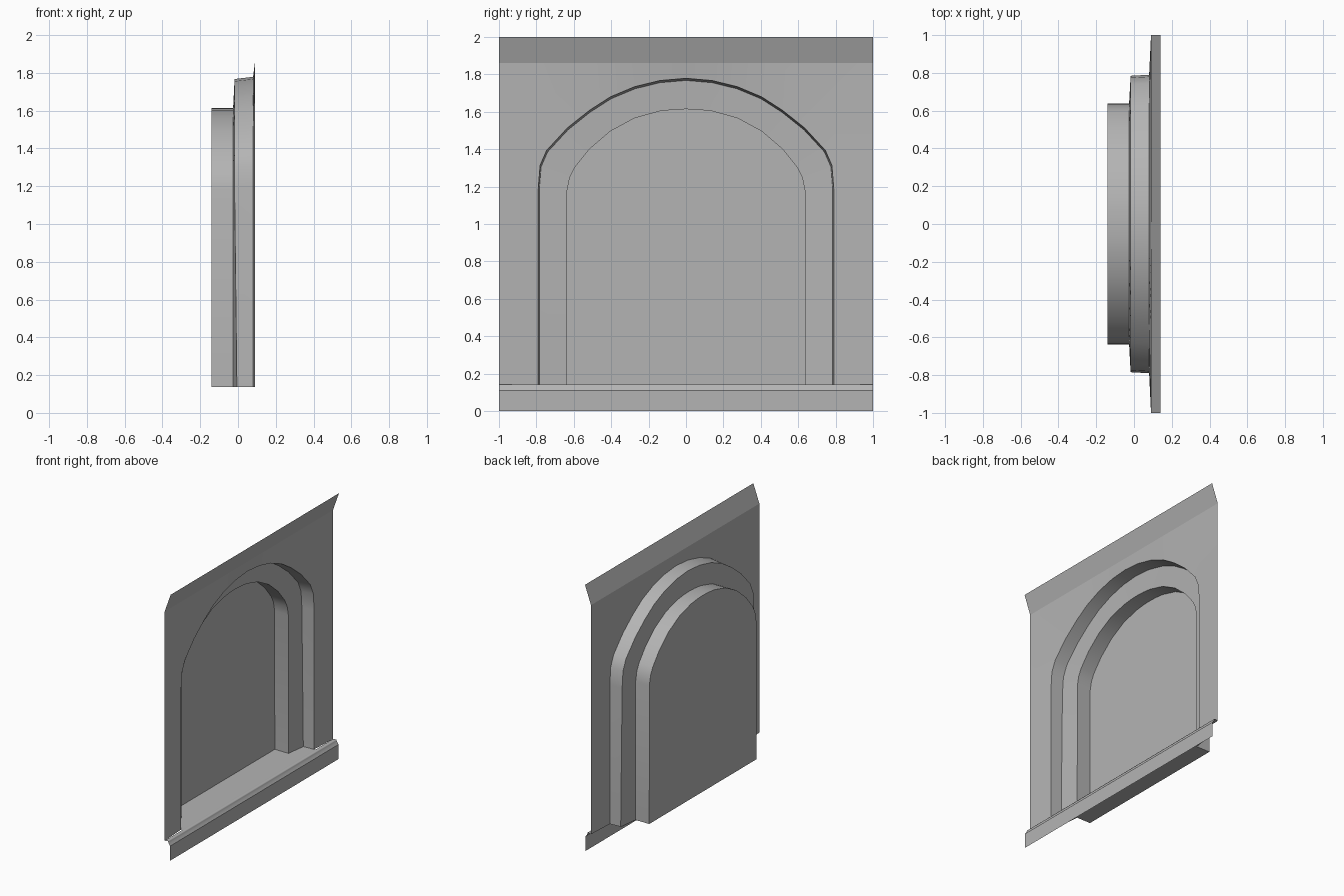
import bpy

if "Cube" in bpy.data.objects:
    bpy.data.objects.remove(bpy.data.objects["Cube"])

FLOOR_Z = 0.138

grey = bpy.data.materials.new("dark_grey")
grey.diffuse_color = (0.457, 0.457, 0.457, 1)
grey.use_nodes = True
grey.node_tree.nodes["Principled BSDF"].inputs["Base Color"].default_value = grey.diffuse_color


def make(name, verts, faces, smooth=False):
    mesh = bpy.data.meshes.new(name)
    mesh.from_pydata(verts, [], faces)
    mesh.update()
    mesh.materials.append(grey)
    for p in mesh.polygons:
        p.use_smooth = smooth
    obj = bpy.data.objects.new(name, mesh)
    bpy.context.collection.objects.link(obj)
    return obj


def mirrored(half):
    # half outline (y, z) from bottom to crown, mirrored into a full arch
    return [(-y, z) for y, z in half] + [(y, z) for y, z in reversed(half[:-1])]


def at_x(outline, x, inset=0.0):
    k = 1 - inset
    return [(x, y * k, FLOOR_Z + (z - FLOOR_Z) * k) for y, z in outline]


def bridge(name, outer, inner):
    n = len(outer)
    faces = [(i, n + i, n + i + 1, i + 1) for i in range(n - 1)]
    return make(name, outer + inner, faces, smooth=True)


def strip(name, profile, half_width, smooth=False):
    # (x, z) profile swept along y
    verts = [(x, s * half_width, z) for x, z in profile for s in (-1, 1)]
    faces = [(2 * i, 2 * i + 2, 2 * i + 3, 2 * i + 1) for i in range(len(profile) - 1)]
    return make(name, verts, faces, smooth)


# Arch outlines
outer_half = [(.79, FLOOR_Z), (.79, 1.19), (.78, 1.314), (.745, 1.394), (.634, 1.514),
              (.516, 1.608), (.404, 1.68), (.275, 1.734), (.14, 1.767), (0, 1.779)]
inner_half = [(.637, FLOOR_Z), (.635, 1.18), (.621, 1.25), (.594, 1.303), (.516, 1.40),
              (.404, 1.496), (.275, 1.566), (.14, 1.603), (.07, 1.611), (0, 1.614)]
frame_half = ([(1, z) for y, z in outer_half[:4]] + [(1, 1.86)]
              + [(y, 1.86) for y, z in outer_half[5:]])
outer, inner, frame = map(mirrored, (outer_half, inner_half, frame_half))

# Wall surround, dipping slightly towards the opening
opening = at_x(outer, 0.08)
bridge("wall_surround", at_x(frame, 0.09), opening)

# Outer arch reveal, step face and inner reveal
ring_outer = at_x(outer, -0.018, 0.007)
ring_inner = at_x(inner, -0.026)
for i in (0, -1):
    ring_outer[i] = (-0.006, ring_outer[i][1], ring_outer[i][2])
bridge("outer_reveal", opening, ring_outer)
bridge("step_face", ring_outer, ring_inner)
back = at_x(inner, -0.14)
bridge("inner_reveal", ring_inner, back)

# Niche back panel
make("back_panel", back, [tuple(reversed(range(len(back))))])

# Niche floor, one outline following the step
half = [(-.14, .637), (-.026, .637), (-.012, .785), (.09, .79)]
outline = [(x, -y, FLOOR_Z) for x, y in half] + [(x, y, FLOOR_Z) for x, y in reversed(half)]
make("niche_floor", outline, [tuple(range(len(outline)))])

# Flared top trim and baseboard with a small rounded lip
strip("top_trim", [(0.14, 2.0), (0.09, 1.86)], 1.0)
strip("baseboard_lip", [(.09, FLOOR_Z), (.118, .143), (.12, .136), (.125, .124), (.136, .11)],
      1.0, smooth=True)
strip("baseboard", [(.136, .11), (.136, 0)], 1.0)
